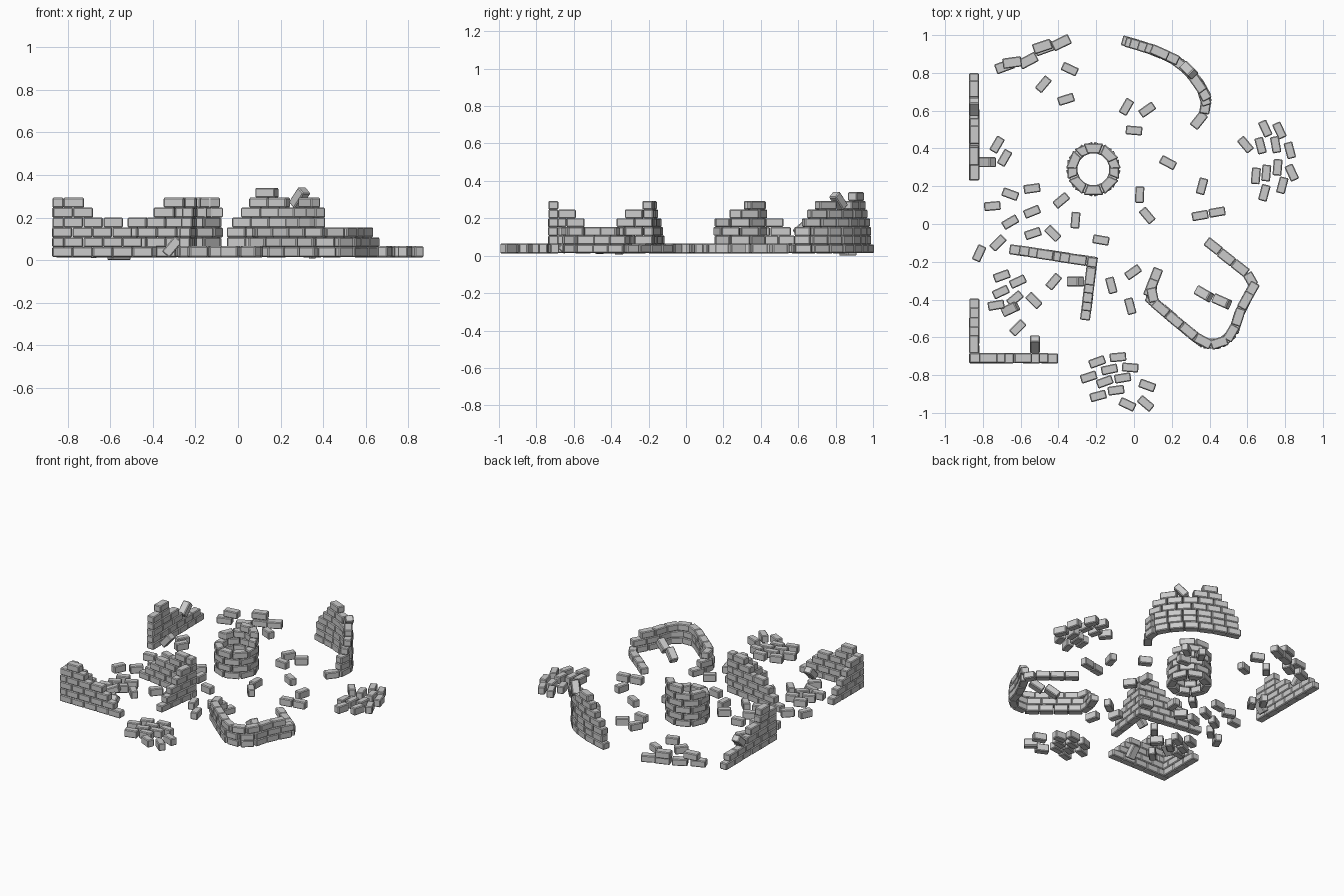
import bpy, bmesh, random
from math import sin, cos, pi, radians
from mathutils import Vector, Matrix, Euler

random.seed(4)
H, W, L, Z0 = 0.0465, 0.053, 0.095, 0.014   # brick height, depth, length, base gap


def brick(bm, pos, rot, length=L, flare=0.0, depth=W, height=H):
    """One block; flare widens the outer (-y) side for round masonry."""
    m = Matrix.Translation(pos) @ Euler(rot).to_matrix().to_4x4()
    res = bmesh.ops.create_cube(bm, size=1)
    for v in res["verts"]:
        x, y, z = v.co
        v.co = m @ Vector((x * length * (1 - 2 * y * flare), y * depth, z * height))


def finish(bm, name):
    me = bpy.data.meshes.new(name)
    bm.to_mesh(me)
    bm.free()
    ob = bpy.data.objects.new(name, me)
    bpy.context.collection.objects.link(ob)
    bev = ob.modifiers.new("worn_edges", "BEVEL")
    bev.width, bev.segments = 0.005, 1
    return ob


def at(path, s):
    """Point at distance s along a polyline."""
    for a, b in zip(path, path[1:]):
        d = (b - a).length
        if s <= d or b is path[-1]:
            return a + (b - a) * (s / d)
        s -= d


def course(bm, path, row, s0, s1, flare=0.0):
    n = max(1, round((s1 - s0) / L))
    step = (s1 - s0) / n
    for i in range(n):
        a, b = at(path, s0 + i * step), at(path, s0 + (i + 1) * step)
        d, c = b - a, (a + b) / 2
        z = Z0 + (row - 0.5) * H
        k = random.uniform(-0.0015, 0.0015)
        brick(bm, (c.x + k, c.y + k, z), (0, 0, Vector((1, 0)).angle_signed(d) * -1),
              d.length - 0.001, flare)


def wall(name, legs, extras=()):
    """legs: list of (points, [(row, start, end), ...]); extras: tilted bricks."""
    bm = bmesh.new()
    for pts, rows in legs:
        path = [Vector(p) for p in pts]
        for r, a, b in rows:
            course(bm, path, r, a, b)
    for x, y, z, rx, ry, rz in extras:
        brick(bm, (x, y, z), (radians(rx), radians(ry), radians(rz)))
    return finish(bm, name)


def stepped(ends, odd):
    """Courses from a corner, alternately starting at the outer edge or past the other leg."""
    return [(i + 1, 0 if i % 2 == odd else W, e) for i, e in enumerate(ends)]


# Front left corner wall
wall("front_left_corner_wall", [
    ([(-0.872, -0.71), (-0.40, -0.71)],
     stepped([0.472, 0.42, 0.375, 0.33, 0.19], 0) + [(6, 0.05, 0.148)]),
    ([(-0.846, -0.737), (-0.846, -0.395)], stepped([0.342, 0.295, 0.245, 0.195, 0.15], 1))],
    [(-0.525, -0.637, 0.06, 0, 48, -90)])

# Middle corner wall
wall("middle_corner_wall", [
    ([(-0.195, -0.203), (-0.66, -0.133)],
     stepped([0.47, 0.42, 0.37, 0.325, 0.2], 0) + [(6, 0.055, 0.152)]),
    ([(-0.218, -0.175), (-0.26, -0.51)],
     stepped([0.337, 0.29, 0.245, 0.195, 0.15], 1) + [(6, 0.0, 0.055)])],
    [(-0.31, -0.305, 0.062, 0, -50, 0)])

# Left straight wall
wall("left_wall", [([(-0.846, 0.23), (-0.846, 0.80)],
     [(1, 0, 0.57), (2, 0, 0.53), (3, 0, 0.33), (4, 0, 0.29), (5, 0, 0.19), (6, 0.08, 0.18)])],
     [(-0.846, 0.62, 0.15, 0, -42, 90), (-0.777, 0.327, 0.062, 0, 50, 180)])

# Back curved wall
wall("back_curved_wall", [(
    [(-0.065, 0.972), (0.1, 0.925), (0.25, 0.855), (0.34, 0.75), (0.39, 0.66), (0.385, 0.6), (0.305, 0.50)],
    [(1, 0, 0.75), (2, 0.02, 0.66), (3, 0.02, 0.66), (4, 0.045, 0.61), (5, 0.09, 0.58),
     (6, 0.13, 0.32), (6, 0.42, 0.53), (7, 0.16, 0.26)])],
    [(0.29, 0.815, 0.293, 0, -48, -45)])

# Front right bent wall
wall("front_right_bent_wall", [(
    [(0.13, -0.235), (0.072, -0.385), (0.36, -0.63), (0.43, -0.65), (0.52, -0.6), (0.56, -0.46),
     (0.65, -0.3), (0.375, -0.085)],
    [(1, 0, 1.385), (2, 0.06, 1.03), (3, 0.11, 0.97)])],
    [(0.37, -0.37, 0.05, 0, -35, -30), (0.465, -0.41, 0.075, 0, -30, -24)])

# Round well
bm = bmesh.new()
R, c = 0.110, Vector((-0.215, 0.29))
for row, picks in enumerate([range(8)] * 4 + [(0, 1, 2, 3)] + [(1, 2)], 1):
    for i in picks:
        t = 2 * pi * (i + 0.5 * (row % 2)) / 8
        brick(bm, (c.x + R * cos(t), c.y + R * sin(t), Z0 + (row - 0.5) * H),
              (0, 0, t + pi / 2), 2 * R * sin(pi / 8), 0.24)
finish(bm, "round_well")

# Low broken wall at back left
bm = bmesh.new()
for x, y, a, z in [(-0.685, 0.835, 20, 0), (-0.56, 0.865, 28, -0.014), (-0.475, 0.93, 20, 0),
                   (-0.385, 0.96, 26, 0), (-0.645, 0.855, 8, H), (-0.485, 0.94, 18, H)]:
    brick(bm, (x, y, Z0 + H / 2 + z), (0, 0, radians(a)), 0.10, 0, 0.055)
finish(bm, "low_broken_wall")


def scatter(name, items):
    bm = bmesh.new()
    for x, y, a in items:
        brick(bm, (x, y, 0.039), (0, 0, radians(a)), 0.087, 0, 0.047, 0.052)
    return finish(bm, name)


# Loose bricks lying around
scatter("loose_bricks_back", [
    (-.34, .82, -25), (-.48, .74, 50), (-.36, .66, 18), (-.04, .62, 60), (.07, .605, 35), (0, .495, -5),
    (.18, .325, -28), (.36, .2, 75), (.03, .155, 88), (.07, .045, -50), (.35, .045, 10), (.44, .063, 10)])
scatter("loose_bricks_left", [
    (-.31, .02, 85), (-.175, -.085, -10), (-.385, .125, 40), (-.54, .188, 8), (-.655, .158, -20),
    (-.75, .095, 5), (-.655, .01, 30), (-.54, .065, 22), (-.535, -.05, 18), (-.43, -.05, -45),
    (-.72, -.1, 45), (-.82, -.155, 65), (-.725, .42, 60), (-.685, .35, 60)])
scatter("loose_bricks_front", [
    (-.70, -.275, 20), (-.615, -.305, 25), (-.705, -.36, 25), (-.73, -.43, 10), (-.63, -.395, 40),
    (-.615, -.55, 45), (-.53, -.405, -45), (-.425, -.305, 50), (-.005, -.255, 35), (-.12, -.325, -75),
    (-.02, -.435, -75)])
bm = bmesh.new()
brick(bm, (-.655, -.45, 0.045), (0, radians(-22), radians(25)), 0.087)
finish(bm, "tipped_brick")

# Spread heaps of bricks
scatter("front_heap", [
    (-.195, -.73, 20), (-.085, -.705, 5), (-.13, -.77, 12), (-.02, -.76, -5), (-.24, -.81, 18),
    (-.155, -.835, 20), (-.06, -.815, 10), (-.19, -.91, 15), (-.095, -.88, 8), (.07, -.855, -20),
    (-.035, -.955, -25), (.062, -.95, -40)])
scatter("right_heap", [
    (.59, .42, -50), (.695, .505, -65), (.77, .495, -65), (.67, .415, -75), (.75, .42, -80),
    (.825, .39, -75), (.76, .3, 85), (.645, .255, 85), (.7, .27, 85), (.835, .272, -65),
    (.69, .165, 75), (.785, .205, 75)])
